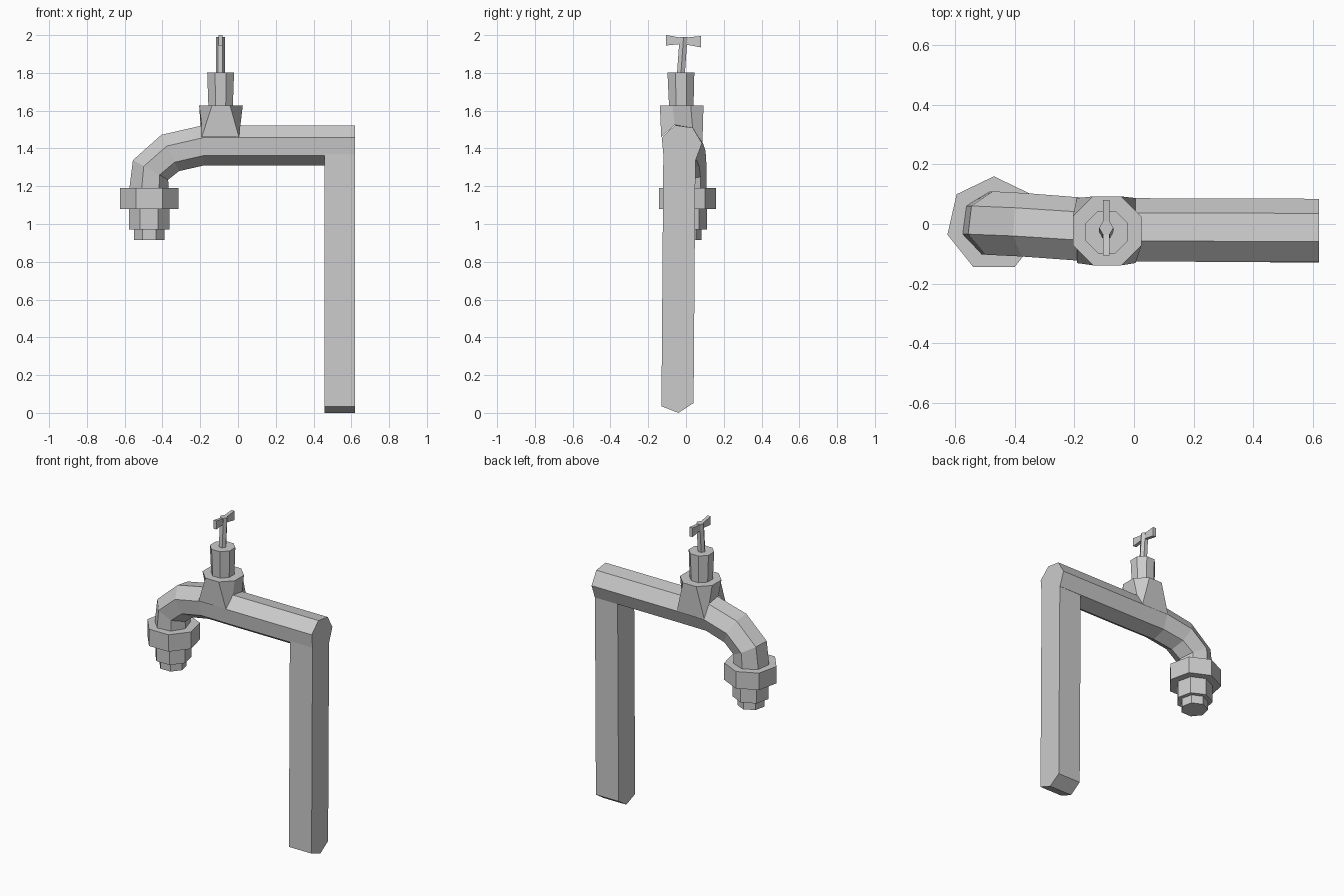
import bpy
from math import sin, cos, radians, tau

if "Cube" in bpy.data.objects:
    bpy.data.objects.remove(bpy.data.objects["Cube"])


def loft(name, rings):
    """Skin a list of equal-length point rings and cap both ends."""
    n = len(rings[0])
    verts = [p for r in rings for p in r]
    faces = [(k * n + i, k * n + (i + 1) % n, (k + 1) * n + (i + 1) % n, (k + 1) * n + i)
             for k in range(len(rings) - 1) for i in range(n)]
    faces += [tuple(range(n))[::-1], tuple(range(len(verts) - n, len(verts)))]
    me = bpy.data.meshes.new(name)
    me.from_pydata(verts, [], faces)
    ob = bpy.data.objects.new(name, me)
    bpy.context.collection.objects.link(ob)
    bpy.ops.object.select_all(action='DESELECT')
    bpy.context.view_layer.objects.active = ob
    ob.select_set(True)
    bpy.ops.object.mode_set(mode='EDIT')
    bpy.ops.mesh.select_all(action='SELECT')
    bpy.ops.mesh.normals_make_consistent(inside=False)
    bpy.ops.object.mode_set(mode='OBJECT')
    return ob


def ring(x, y, z, r, n, start):
    a0 = radians(start)
    return [(x + r * cos(a0 + tau * i / n), y + r * sin(a0 + tau * i / n), z) for i in range(n)]


# Seven-sided pipe section, as (sideways, up) offsets from the pipe centre
section = [(0.11 * cos(radians(-97.7) + tau * i / 7), 0.11 * sin(radians(-97.7) + tau * i / 7))
           for i in range(7)]


def pipe_ring(x, y, z, tilt):
    t = radians(tilt)
    return [(x - b * sin(t), y + a, z + b * cos(t)) for a, b in section]


# Horizontal pipe bending down into the spout
path = [(0.62, -0.025, 1.418, 0), (0.005, -0.023, 1.418, 0), (-0.185, -0.02, 1.418, 0),
        (-0.36, -0.006, 1.378, 26), (-0.465, 0.0, 1.287, 61), (-0.475, 0.0, 1.15, 90)]
loft("spout_pipe", [pipe_ring(*p) for p in path])

# Upright post with V-shaped foot and head
post = [(-0.13, 0.035), (-0.04, 0.0), (0.04, 0.052), (0.05, 1.345), (-0.04, 1.32), (-0.12, 1.37)]
loft("post", [[(x, y, z) for y, z in post] for x in (0.457, 0.62)])

# Stepped hose fitting under the spout
for name, r, z0, z1 in (("hose_nut", 0.16, 1.08, 1.19),
                        ("hose_sleeve", 0.11, 0.97, 1.08),
                        ("hose_tip", 0.083, 0.915, 0.97)):
    loft(name, [ring(-0.47, 0, z, r, 7, 90) for z in (z0, z1)])

# Valve collar: octagon on top, saddle-shaped foot following the pipe
xl, xr = -0.192, 0.005
foot = [(xr, -0.06, 1.525), (xr, 0.035, 1.51), (xr, 0.087, 1.43), (xl, 0.087, 1.43),
        (xl, 0.035, 1.51), (xl, -0.06, 1.525), (xl, -0.131, 1.46), (xr, -0.131, 1.46)]
loft("valve_collar", [foot, ring(-0.09, -0.023, 1.627, 0.125, 8, -22.5)])

# Bonnet and spindle
loft("valve_bonnet", [ring(-0.092, -0.025, 1.62, 0.07, 8, 22.5),
                      ring(-0.092, -0.027, 1.803, 0.077, 8, 22.5)])
loft("spindle", [ring(-0.093, -0.027, 1.795, 0.024, 6, 0),
                 ring(-0.093, -0.013, 1.99, 0.024, 6, 0)])

# Bow-tie handle
bow = [(-0.105, 2.0, 1.945), (-0.035, 1.988, 1.952), (0.01, 1.988, 1.948), (0.08, 1.995, 1.935)]
loft("handle", [[(x, y, z) for x, z in ((-0.104, hi), (-0.082, hi), (-0.082, lo), (-0.104, lo))]
                for y, hi, lo in bow])
